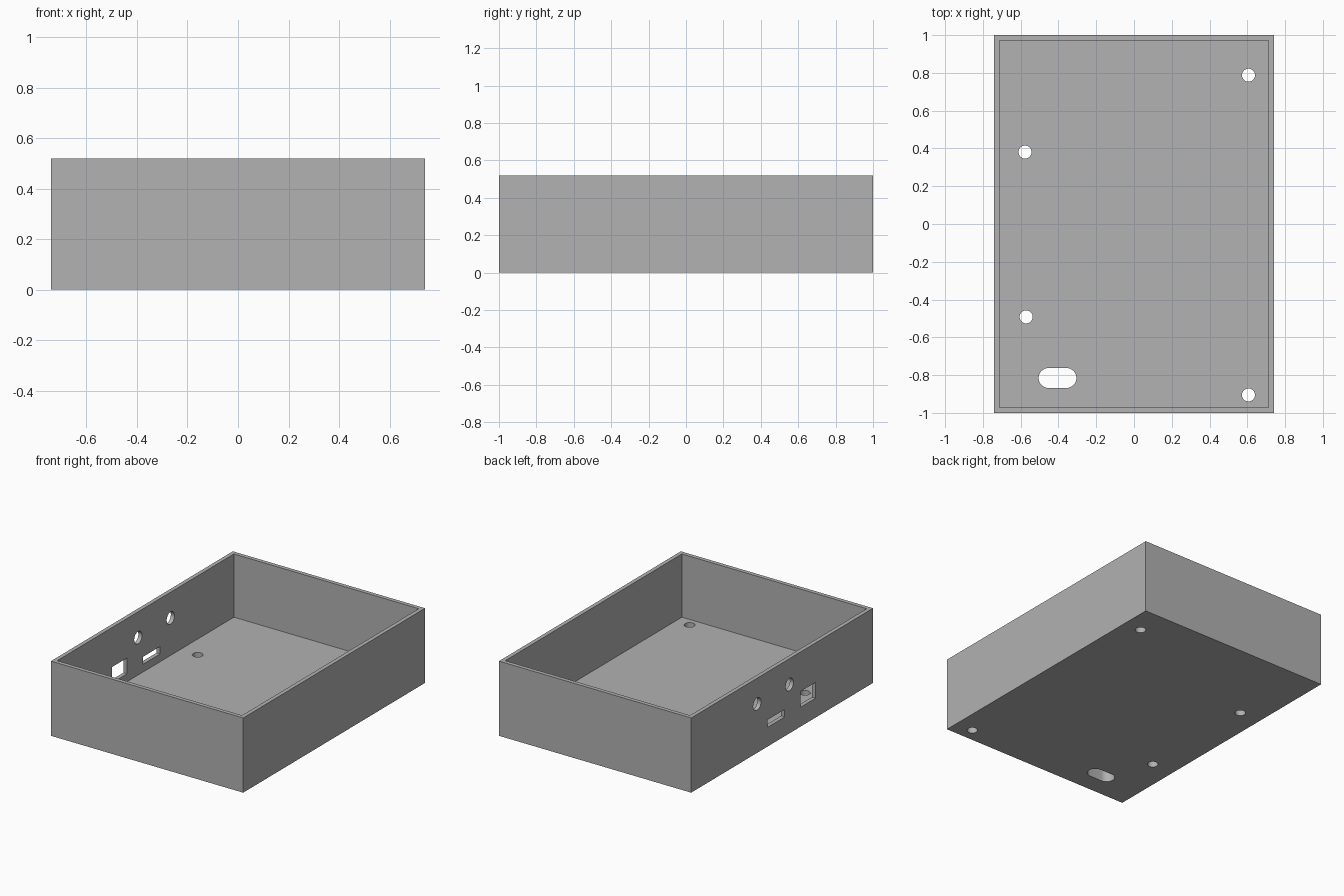
import bpy, bmesh, math
from mathutils import Matrix

if "Cube" in bpy.data.objects:
    bpy.data.objects.remove(bpy.data.objects["Cube"])

W, L, H = 1.48, 2.0, 0.52      # outer size
WALL, FLOOR = 0.04, 0.08

grey = bpy.data.materials.new("plain grey")
grey.diffuse_color = (0.445, 0.445, 0.445, 1)
grey.use_nodes = True
grey.node_tree.nodes["Principled BSDF"].inputs["Base Color"].default_value = grey.diffuse_color


def add_object(name, bm):
    bmesh.ops.recalc_face_normals(bm, faces=bm.faces)
    mesh = bpy.data.meshes.new(name)
    bm.to_mesh(mesh)
    bm.free()
    mesh.materials.append(grey)
    obj = bpy.data.objects.new(name, mesh)
    bpy.context.collection.objects.link(obj)
    return obj


def slot(name, loc, length, width, depth, rounded=True, through_wall=False):
    """Prism with a round, stadium or rectangular outline."""
    r, s = width / 2, (length - width) / 2
    if rounded:
        n = 16
        pts = []
        for side in (1, -1):
            for i in range(n + 1):
                a = math.pi * i / n - math.pi / 2
                pts.append((side * (s + r * math.cos(a)), side * r * math.sin(a)))
    else:
        pts = [(-length / 2, -r), (length / 2, -r), (length / 2, r), (-length / 2, r)]
    bm = bmesh.new()
    face = bm.faces.new([bm.verts.new((x, y, -depth / 2)) for x, y in pts])
    ext = bmesh.ops.extrude_face_region(bm, geom=[face])["geom"]
    bmesh.ops.translate(bm, vec=(0, 0, depth),
                        verts=[v for v in ext if isinstance(v, bmesh.types.BMVert)])
    bmesh.ops.remove_doubles(bm, verts=bm.verts, dist=1e-5)
    if through_wall:   # local x -> y, local y -> z, local z -> x
        turn = Matrix(((0, 0, 1), (1, 0, 0), (0, 1, 0)))
        bmesh.ops.transform(bm, matrix=turn.to_4x4(), verts=bm.verts)
    bmesh.ops.translate(bm, vec=loc, verts=bm.verts)
    return add_object(name, bm)


# Open tray: inset the top of a box and push the inner face down to the floor
bm = bmesh.new()
bmesh.ops.create_cube(bm, size=1)
bmesh.ops.scale(bm, vec=(W, L, H), verts=bm.verts)
bmesh.ops.translate(bm, vec=(0, 0, H / 2), verts=bm.verts)
top = max(bm.faces, key=lambda f: f.calc_center_median().z)
bmesh.ops.inset_region(bm, faces=[top], thickness=WALL)
inner = bmesh.ops.extrude_face_region(bm, geom=[top])["geom"]
bmesh.ops.translate(bm, vec=(0, 0, FLOOR - H),
                    verts=[v for v in inner if isinstance(v, bmesh.types.BMVert)])
if top.is_valid:
    bmesh.ops.delete(bm, geom=[top], context='FACES_ONLY')
tray = add_object("enclosure_tray", bm)

cutters = []
# Screw holes and cable slot in the floor
for x, y in ((0.606, 0.788), (-0.577, 0.381), (-0.571, -0.492), (0.606, -0.905)):
    cutters.append(slot("screw_hole_cutter", (x, y, FLOOR / 2), 0.069, 0.069, 0.2))
cutters.append(slot("cable_slot_cutter", (-0.405, -0.815, FLOOR / 2), 0.2, 0.106, 0.2))

# Round holes, flat port and square port in the left wall
xw = -W / 2 + WALL / 2
for y in (0.275, -0.082):
    cutters.append(slot("round_port_cutter", (xw, y, 0.34), 0.086, 0.086, 0.12,
                        through_wall=True))
cutters.append(slot("flat_port_cutter", (xw, 0.066, 0.16), 0.19, 0.052, 0.12,
                    rounded=False, through_wall=True))
cutters.append(slot("square_port_cutter", (xw, -0.285, 0.19), 0.165, 0.11, 0.12,
                    rounded=False, through_wall=True))

for c in cutters:
    mod = tray.modifiers.new(c.name, 'BOOLEAN')
    mod.operation, mod.solver, mod.object = 'DIFFERENCE', 'EXACT', c

# Apply the cuts and remove the cutters
bpy.context.view_layer.update()
cut = bpy.data.meshes.new_from_object(
    tray.evaluated_get(bpy.context.evaluated_depsgraph_get()))
tray.modifiers.clear()
tray.data = cut
for c in cutters:
    bpy.data.objects.remove(c)

# Smooth hole walls, crisp box edges
bpy.context.view_layer.objects.active = tray
tray.select_set(True)
bpy.ops.object.shade_smooth_by_angle(angle=math.radians(30))
